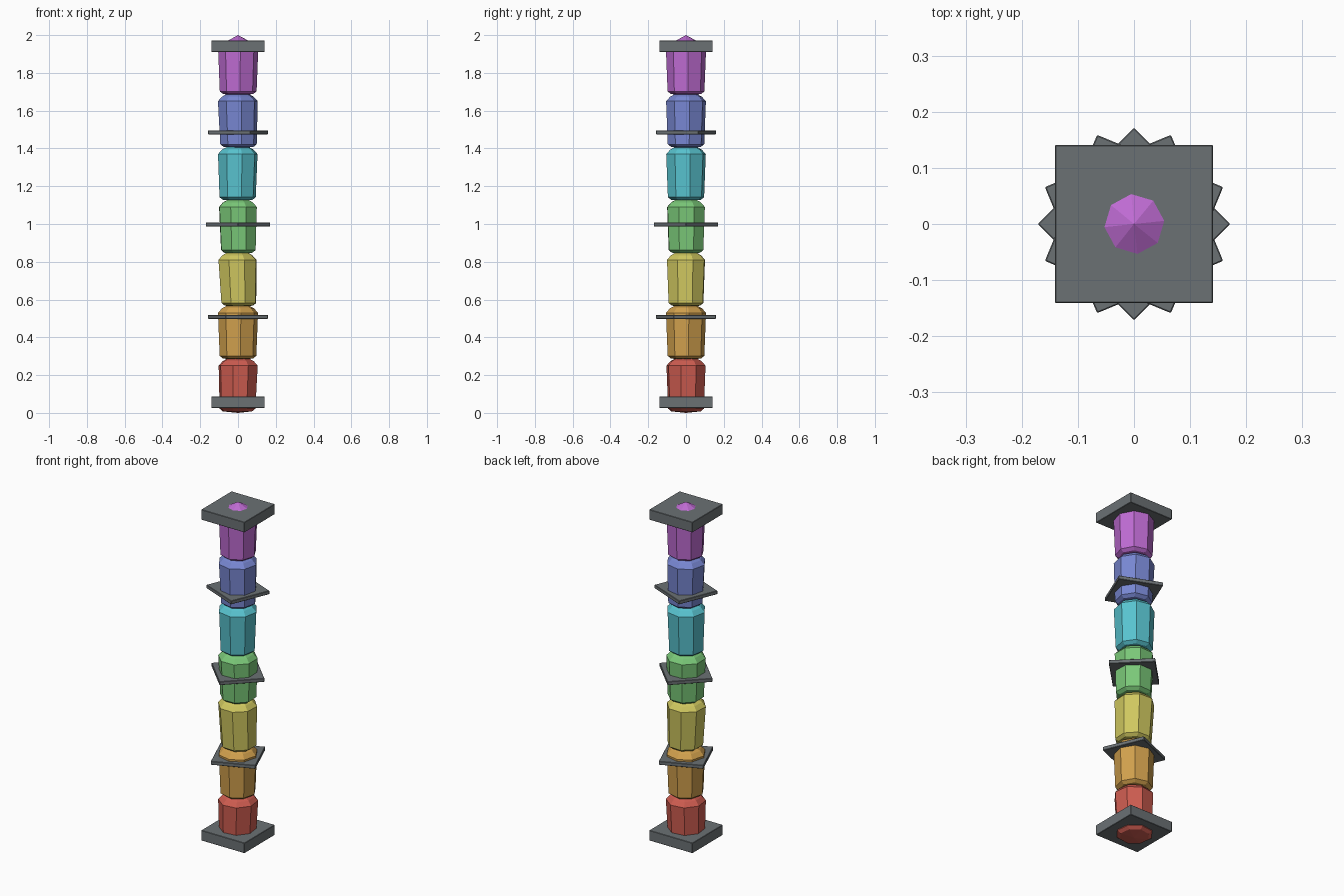
import bpy, bmesh, math

if "Cube" in bpy.data.objects:
    bpy.data.objects.remove(bpy.data.objects["Cube"])


def material(name, rgb):
    m = bpy.data.materials.new(name)
    lin = [((c / 255 + 0.055) / 1.055) ** 2.4 for c in rgb]
    m.diffuse_color = (*lin, 1)
    m.use_nodes = True
    m.node_tree.nodes["Principled BSDF"].inputs["Base Color"].default_value = m.diffuse_color
    return m


def add_object(name, bm, mat):
    bmesh.ops.recalc_face_normals(bm, faces=bm.faces[:])
    mesh = bpy.data.meshes.new(name)
    bm.to_mesh(mesh)
    bm.free()
    mesh.materials.append(mat)
    obj = bpy.data.objects.new(name, mesh)
    bpy.context.collection.objects.link(obj)
    return obj


# Radius and height of each ring between the two tips of a segment
RINGS = [(0.080, 0.008), (0.098, 0.022), (0.107, 0.250), (0.085, 0.274)]
HEIGHT, PITCH, SIDES = 0.32, 0.28, 8


def segment(name, z, mat, spin, bottom_shift, top_shift):
    """Eight-sided tapered block with chamfered ends and pointed caps."""
    bm = bmesh.new()
    rings = []
    for r, h in RINGS:
        t = h / HEIGHT
        dx = bottom_shift * (1 - t) + top_shift * t
        rings.append([bm.verts.new((
            dx + r * math.cos(math.radians(spin) + 2 * math.pi * i / SIDES),
            r * math.sin(math.radians(spin) + 2 * math.pi * i / SIDES),
            z + h)) for i in range(SIDES)])
    low = bm.verts.new((0, 0, z))
    high = bm.verts.new((0, 0, z + HEIGHT))
    for i in range(SIDES):
        j = (i + 1) % SIDES
        for a, b in zip(rings, rings[1:]):
            bm.faces.new((a[i], a[j], b[j], b[i]))
        bm.faces.new((low, rings[0][j], rings[0][i]))
        bm.faces.new((high, rings[-1][i], rings[-1][j]))
    return add_object(name, bm, mat)


def plate(name, z, half, thickness, angle, mat):
    """Square plate with lightly softened edges."""
    bm = bmesh.new()
    bmesh.ops.create_cube(bm, size=1)
    bmesh.ops.scale(bm, vec=(2 * half, 2 * half, thickness), verts=bm.verts[:])
    obj = add_object(name, bm, mat)
    obj.location.z = z
    obj.rotation_euler.z = math.radians(angle)
    bevel = obj.modifiers.new("soft_edges", "BEVEL")
    bevel.width = 0.002
    bevel.segments = 1
    return obj


# Coloured column, bottom to top: name, colour, spin, bottom and top lean
SEGMENTS = [
    ("red", (205, 92, 80), 30, -0.003, 0.002),
    ("orange", (209, 160, 77), 8, 0.0, 0.0),
    ("yellow", (207, 199, 95), 20, 0.005, -0.005),
    ("green", (122, 200, 120), 24, 0.002, -0.001),
    ("cyan", (88, 195, 207), 12, -0.002, -0.001),
    ("blue", (120, 135, 210), 10, 0.003, -0.002),
    ("purple", (190, 107, 210), 6, 0.001, 0.001),
]
for n, (colour, rgb, spin, lo, hi) in enumerate(SEGMENTS):
    segment(colour + "_segment", n * PITCH, material(colour, rgb), spin, lo, hi)

# Grey plates, each turned a further eighth of a half turn
grey = material("slate_grey", (107, 113, 116))
plate("bottom_plate", 0.056, 0.141, 0.06, 0, grey)
plate("lower_collar", 0.508, 0.1216, 0.021, 22.5, grey)
plate("middle_collar", 0.998, 0.1216, 0.021, 45, grey)
plate("upper_collar", 1.485, 0.1216, 0.021, 67.5, grey)
plate("top_plate", 1.941, 0.141, 0.06, 0, grey)
